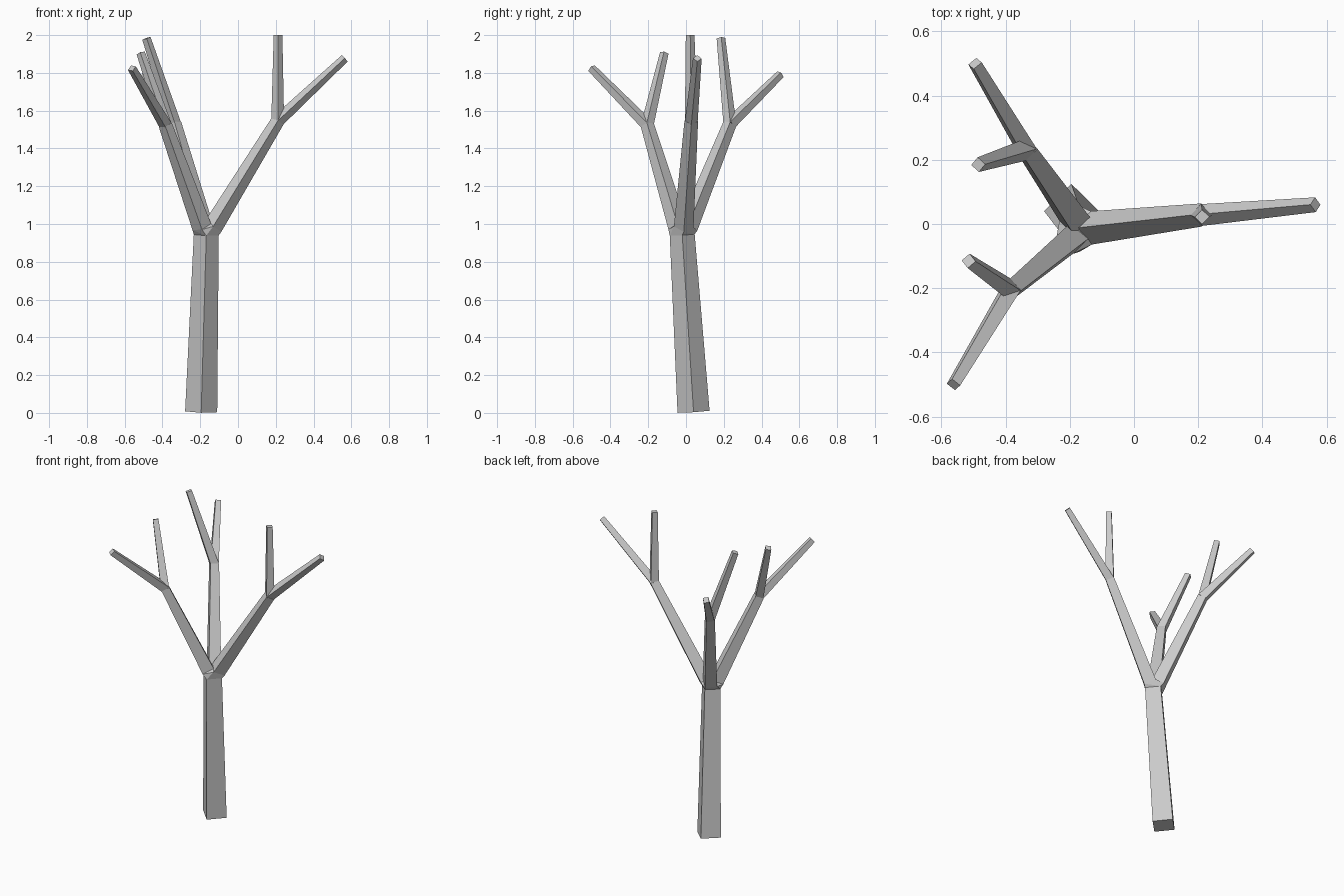
import bpy, bmesh
from mathutils import Vector, Quaternion

if "Cube" in bpy.data.objects:
    bpy.data.objects.remove(bpy.data.objects["Cube"])

bark = bpy.data.materials.new("grey_bark")
bark.diffuse_color = (0.6, 0.6, 0.6, 1)
bark.use_nodes = True
bark.node_tree.nodes["Principled BSDF"].inputs["Base Color"].default_value = bark.diffuse_color


def ring(c, q, r):
    """Four corners of a square cross-section, r = half diagonal."""
    u, v = q @ Vector((1, 0, 0)), q @ Vector((0, 1, 0))
    return [c + u * r, c + v * r, c - u * r, c - v * r]


def hull(name, points):
    """Closed convex piece around the given points."""
    bm = bmesh.new()
    for p in points:
        bm.verts.new(p)
    res = bmesh.ops.convex_hull(bm, input=bm.verts[:])
    loose = [v for v in bm.verts if not v.link_faces]
    bmesh.ops.delete(bm, geom=loose, context='VERTS')
    bmesh.ops.dissolve_limit(bm, angle_limit=0.01, verts=bm.verts[:], edges=bm.edges[:])
    bmesh.ops.recalc_face_normals(bm, faces=bm.faces[:])
    me = bpy.data.meshes.new(name)
    bm.to_mesh(me)
    bm.free()
    me.materials.append(bark)
    ob = bpy.data.objects.new(name, me)
    bpy.context.collection.objects.link(ob)
    return ob


def limb(name, a, b, ra, rb, q0):
    """Tapered square limb; its twist is carried over from the parent's frame q0."""
    a, b = Vector(a), Vector(b)
    q = (q0 @ Vector((0, 0, 1))).rotation_difference(b - a) @ q0
    start, end = ring(a, q, ra), ring(b, q, rb)
    return hull(name, start + end), start, end, q


# Trunk
tree, _, trunk_top, q_trunk = limb("tree", (-0.195, 0.04, 0.006), (-0.168, -0.02, 0.942),
                                   0.085, 0.066, Quaternion())
parts, crotch = [], list(trunk_top)

# Three limbs: base, fork, and the two twig tips of each
limbs = [
    ((-0.133, -0.012, 0.985), (0.21, 0.028, 1.545), [(0.212, 0.022, 2.0), (0.565, 0.06, 1.877)]),
    ((-0.182, 0.012, 0.985), (-0.335, 0.232, 1.53), [(-0.485, 0.185, 1.983), (-0.495, 0.5, 1.793)]),
    ((-0.192, -0.043, 0.985), (-0.385, -0.205, 1.525), [(-0.515, -0.115, 1.905), (-0.562, -0.5, 1.825)]),
]
for base, fork, tips in limbs:
    ob, start, end, q = limb("limb", base, fork, 0.052, 0.036, q_trunk)
    parts.append(ob)
    crotch += start
    for tip in tips:
        parts.append(limb("twig", fork, tip, 0.034, 0.023, q)[0])

# Crotch piece between trunk and limbs
parts.insert(0, hull("crotch", crotch))

# Weld everything into one skin
for ob in parts:
    m = tree.modifiers.new("weld", 'BOOLEAN')
    m.operation, m.solver, m.object = 'UNION', 'EXACT', ob
dg = bpy.context.evaluated_depsgraph_get()
welded = bpy.data.meshes.new_from_object(tree.evaluated_get(dg))
tree.modifiers.clear()
tree.data = welded
welded.materials.clear()
welded.materials.append(bark)
for p in welded.polygons:
    p.material_index = 0
for ob in parts:
    bpy.data.objects.remove(ob)
